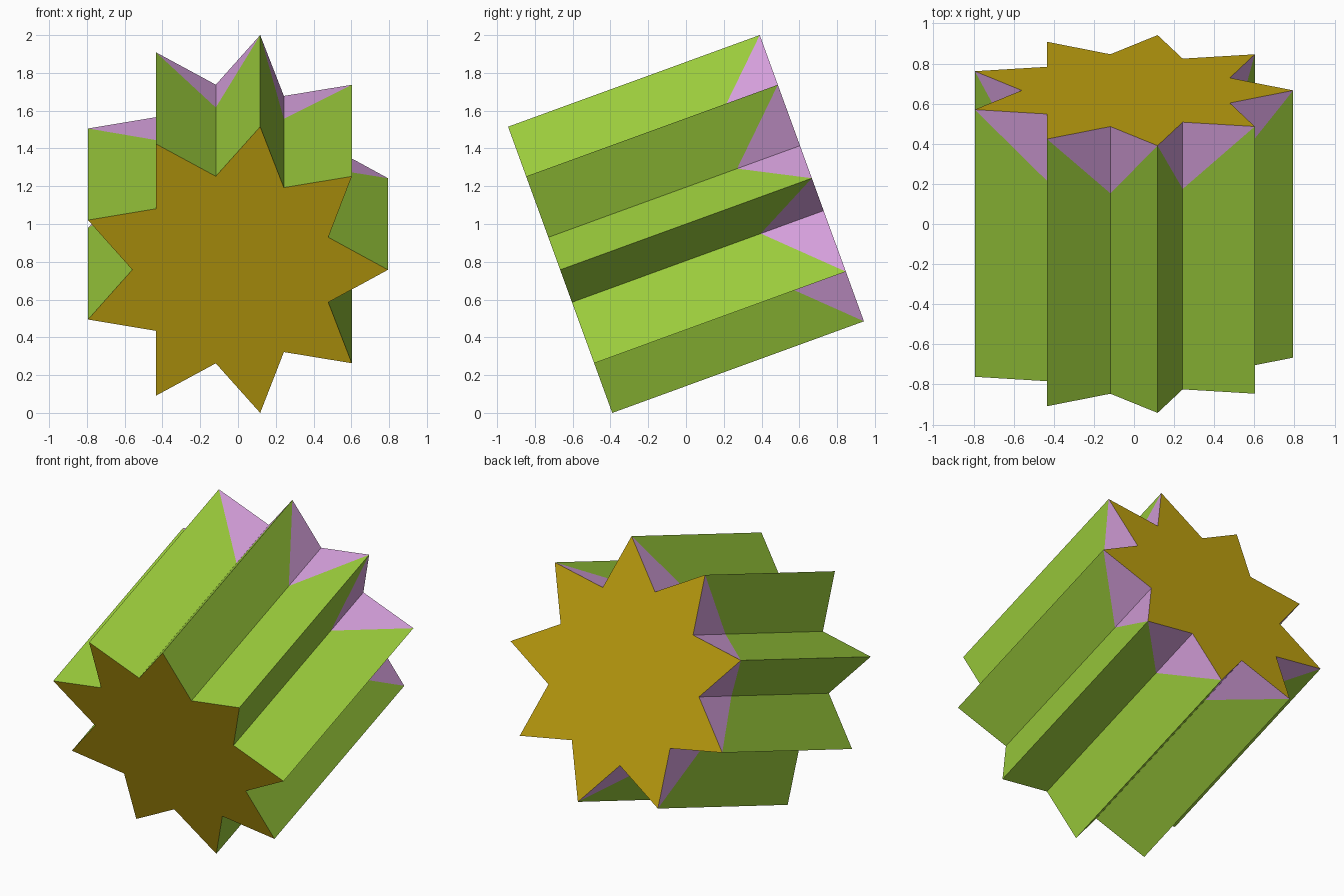
import bpy
import bmesh
import math
from mathutils import Matrix

if "Cube" in bpy.data.objects:
    bpy.data.objects.remove(bpy.data.objects["Cube"], do_unlink=True)

POINTS = 9
OUTER, INNER = 0.8187, 0.535
LENGTH = 1.418
PATCH = LENGTH / 4            # how far the painted valley tip reaches forward
TILT = math.radians(20)
CENTRE = (-0.0247, 0.0, 1.0)


def material(name, colour):
    mat = bpy.data.materials.new(name)
    mat.use_nodes = True
    rgba = (*colour, 1.0)
    mat.diffuse_color = rgba
    mat.node_tree.nodes["Principled BSDF"].inputs["Base Color"].default_value = rgba
    return mat


GOLD, GREEN, PINK = range(3)
materials = [material("gold", (0.552, 0.376, 0.005)),
             material("leaf green", (0.332, 0.610, 0.045)),
             material("plum pink", (0.672, 0.352, 0.716))]

bm = bmesh.new()


def star_vert(i, y):
    """Even i is a point of the star, odd i is a valley."""
    r = INNER if i % 2 else OUTER
    a = math.pi * i / POINTS
    return bm.verts.new((r * math.cos(a), y, r * math.sin(a)))


def face(verts, index):
    bm.faces.new(verts).material_index = index


# Star ends, plus one extra vertex along each valley
n = 2 * POINTS
front = [star_vert(i, -LENGTH / 2) for i in range(n)]
back = [star_vert(i, LENGTH / 2) for i in range(n)]
valley = {i: star_vert(i, LENGTH / 2 - PATCH) for i in range(1, n, 2)}
face(front, GOLD)
face(back[::-1], GOLD)

# Each side of a point: green flank and a pink triangle at the back of the valley
for i in range(1, n, 2):
    for tip in (i - 1, (i + 1) % n):
        face((front[tip], back[tip], valley[i], front[i]), GREEN)
        face((back[tip], back[i], valley[i]), PINK)

bmesh.ops.recalc_face_normals(bm, faces=bm.faces[:])
# Tip the prism so that the back end is raised
bm.transform(Matrix.Translation(CENTRE) @ Matrix.Rotation(TILT, 4, 'X'))

mesh = bpy.data.meshes.new("star_prism")
bm.to_mesh(mesh)
bm.free()
for mat in materials:
    mesh.materials.append(mat)
prism = bpy.data.objects.new("star_prism", mesh)
bpy.context.collection.objects.link(prism)
